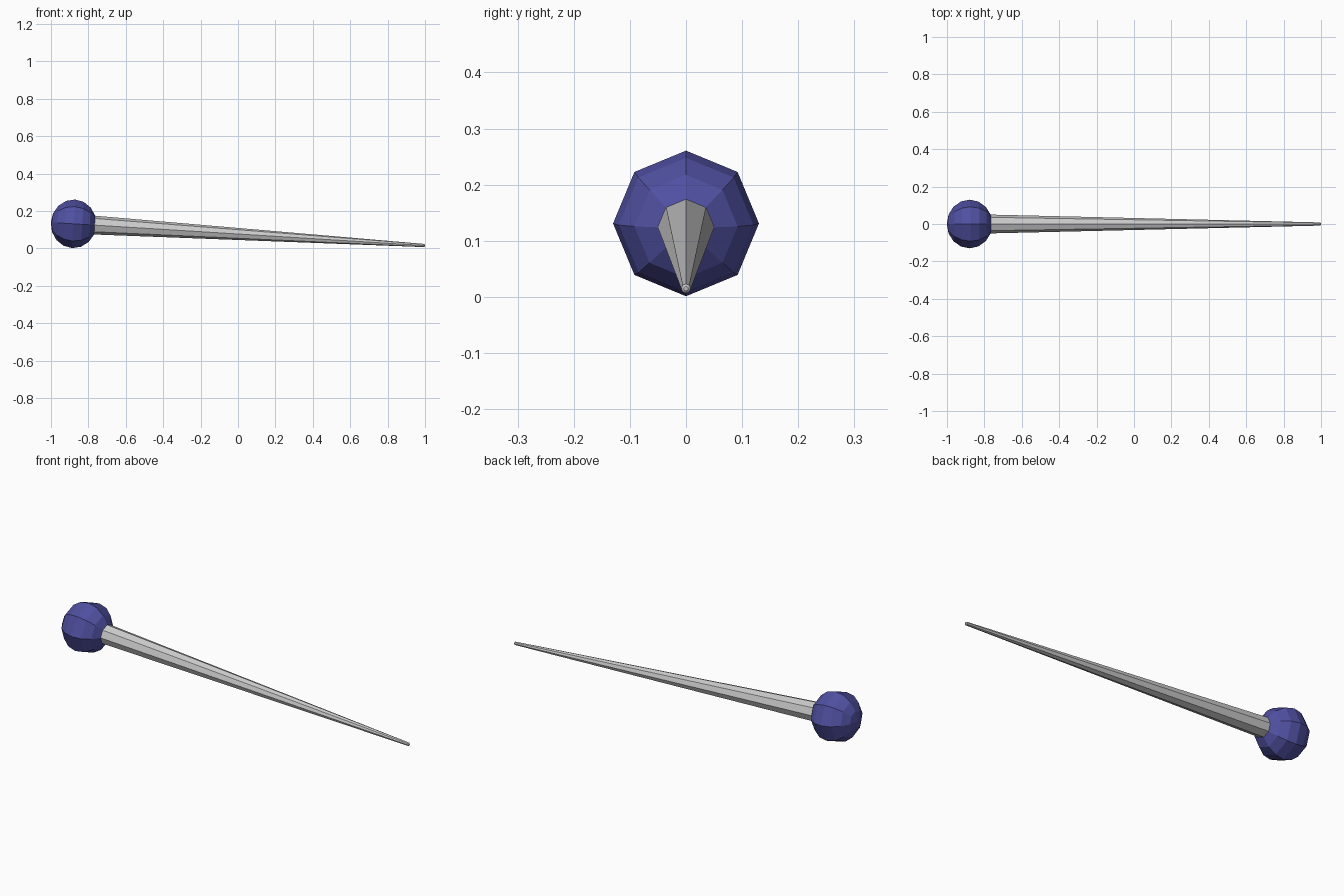
import bpy
from mathutils import Vector, Matrix

if "Cube" in bpy.data.objects:
    bpy.data.objects.remove(bpy.data.objects["Cube"])

# Pin axis, sloping down from the head centre to the tip
head_c = Vector((-0.879, 0, 0.131))
tip = Vector((0.996, 0, 0.015))
axis = tip - head_c
axis_n = axis.normalized()
up = Vector((0, 1, 0)).cross(-axis_n)
frame = Matrix((up, axis_n.cross(up), axis_n)).transposed().to_4x4()


def finish(name, centre, mat, scale=1.0):
    """Name the new primitive and lay it along the pin axis."""
    ob = bpy.context.object
    ob.name = name
    ob.matrix_world = Matrix.Translation(centre) @ frame @ Matrix.Diagonal((1, 1, scale, 1))
    ob.data.materials.append(mat)


def colour(name, rgb):
    mat = bpy.data.materials.new(name)
    mat.diffuse_color = (*rgb, 1)
    mat.use_nodes = True
    mat.node_tree.nodes["Principled BSDF"].inputs["Base Color"].default_value = mat.diffuse_color
    return mat


blue = colour("blue", (0.08, 0.08, 0.36))
steel = colour("steel", (0.55, 0.55, 0.55))

# Faceted ball head, poles on the pin axis, slightly flattened
bpy.ops.mesh.primitive_uv_sphere_add(segments=8, ring_count=8, radius=0.13)
finish("pin_head", head_c, blue, 0.94)

# Eight-sided tapering shaft, starting just inside the head
start = head_c + axis_n * 0.08
bpy.ops.mesh.primitive_cone_add(vertices=8, radius1=0.051, radius2=0.0085,
                                depth=(tip - start).length)
finish("pin_shaft", (start + tip) / 2, steel)

# Small blunt point on the end of the shaft
bpy.ops.mesh.primitive_cone_add(vertices=8, radius1=0.0085, radius2=0.004, depth=0.004)
finish("pin_point", tip + axis_n * 0.002, steel)
